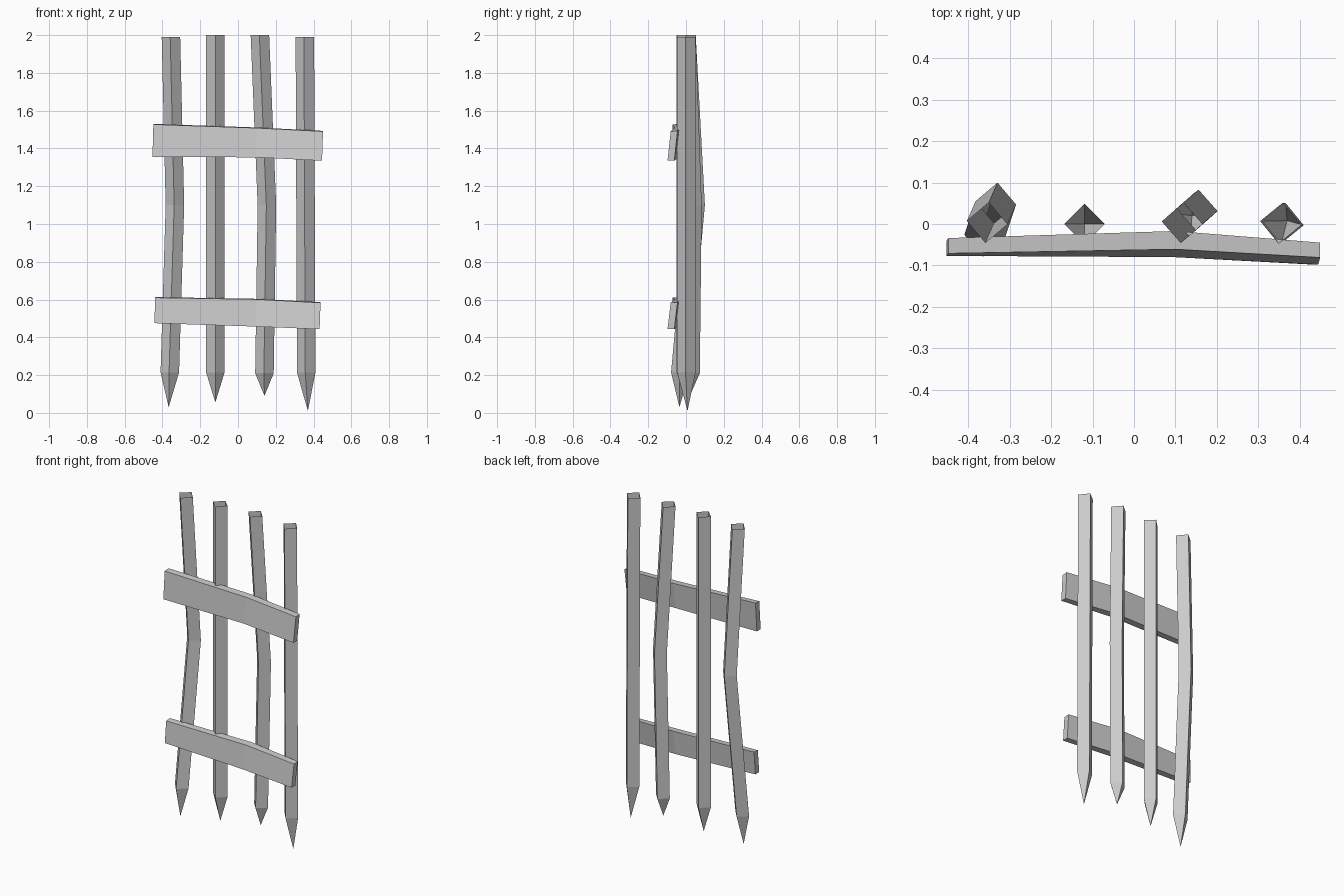
import bpy
import bmesh

cube = bpy.data.objects.get("Cube")
if cube:
    bpy.data.objects.remove(cube, do_unlink=True)

GREY = (0.6, 0.6, 0.6, 1)
mat = bpy.data.materials.new("weathered_grey")
mat.use_nodes = True
mat.diffuse_color = GREY
mat.node_tree.nodes["Principled BSDF"].inputs["Base Color"].default_value = GREY


def loft(name, rings, tip=None):
    """Join four-sided rings; close the end with a point, or cap both ends."""
    bm = bmesh.new()
    loops = [[bm.verts.new(p) for p in ring] for ring in rings]
    for a, b in zip(loops, loops[1:]):
        for i in range(4):
            j = (i + 1) % 4
            bm.faces.new((a[i], a[j], b[j], b[i]))
    if tip:
        point = bm.verts.new(tip)
        for i in range(4):
            bm.faces.new((loops[-1][i], loops[-1][(i + 1) % 4], point))
    else:
        bm.faces.new(loops[0])
        bm.faces.new(loops[-1])
    bmesh.ops.recalc_face_normals(bm, faces=bm.faces)
    mesh = bpy.data.meshes.new(name)
    bm.to_mesh(mesh)
    bm.free()
    mesh.materials.append(mat)
    obj = bpy.data.objects.new(name, mesh)
    bpy.context.collection.objects.link(obj)


def stake(name, centres, tip, skew=0.0):
    """Square stake set corner-forward, hollow at the top, pointed below."""
    r = 0.049
    corners = [(r, -skew), (skew, r), (-r, skew), (-skew, -r)]
    loft(name, [[(x + dx, y + dy, z) for dx, dy in corners]
                for x, y, z in centres], tip)


def plank(name, sections):
    """Bent board; each section: x, top z, bottom z, top front y, bottom front y, thickness."""
    loft(name, [[(x, ft, zt), (x, ft + t, zt + 0.003),
                 (x - 0.005, fb + t, zb), (x - 0.005, fb, zb)]
                for x, zt, zb, ft, fb, t in sections])


# Upright stakes, from the model's right to its left
stake("stake_outer_right",
      [(-0.355, 0.003, 1.99), (-0.334, 0.051, 1.1), (-0.361, -0.03, 0.215)],
      (-0.367, -0.035, 0.03), 0.004)
stake("stake_inner_right",
      [(-0.12, 0, 2), (-0.12, 0, 0.215)], (-0.12, 0, 0.055))
stake("stake_inner_left",
      [(0.116, 0.003, 2), (0.153, 0.034, 1.1), (0.14, 0.024, 0.21)],
      (0.14, 0.02, 0.09), 0.003)
stake("stake_outer_left",
      [(0.354, 0.002, 1.99), (0.361, 0.002, 0.215)], (0.37, 0.008, 0.01), 0.005)

# Cross boards nailed to the front
plank("upper_board", [(-0.448, 1.527, 1.355, -0.071, -0.077, 0.037),
                      (0.1, 1.508, 1.353, -0.061, -0.08, 0.044),
                      (0.45, 1.49, 1.335, -0.081, -0.098, 0.036)])
plank("lower_board", [(-0.438, 0.61, 0.475, -0.071, -0.077, 0.037),
                      (0.1, 0.601, 0.457, -0.061, -0.08, 0.044),
                      (0.437, 0.583, 0.443, -0.081, -0.098, 0.036)])
